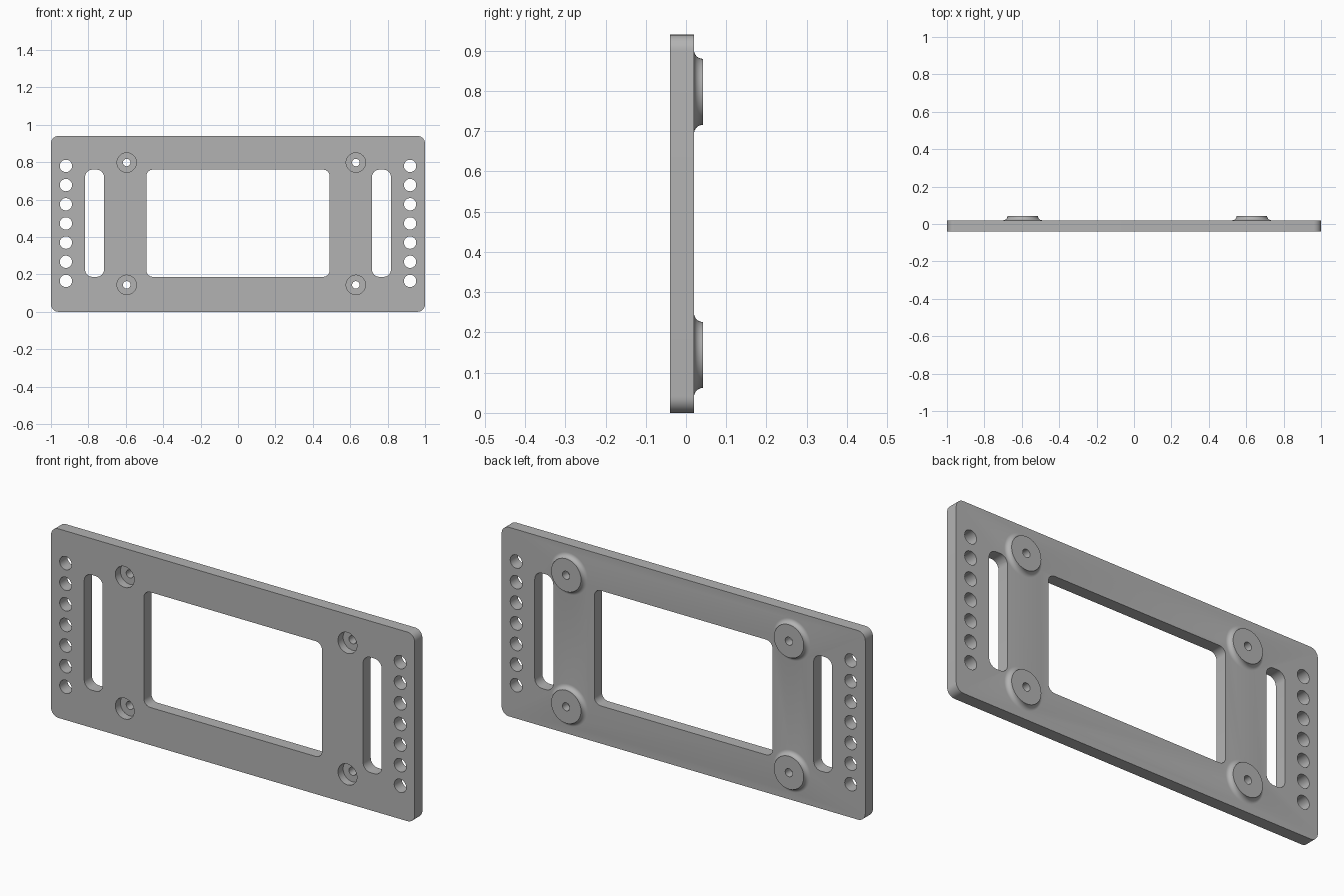
import bpy, bmesh
from math import sin, cos, pi

cube = bpy.data.objects.get("Cube")
if cube:
    bpy.data.objects.remove(cube, do_unlink=True)

FRONT, BACK, BOSS_BACK = -0.04, 0.02, 0.042
HEIGHT = 0.94

steel = bpy.data.materials.new("plain_grey")
steel.use_nodes = True
GREY = (0.45, 0.45, 0.45, 1)
steel.diffuse_color = GREY
steel.node_tree.nodes["Principled BSDF"].inputs["Base Color"].default_value = GREY


def circle(cx, cz, r, n=48):
    return [(cx + r * cos(2 * pi * i / n), cz + r * sin(2 * pi * i / n)) for i in range(n)]


def rounded_rect(x0, x1, z0, z1, r, n=8):
    corners = [(x1 - r, z1 - r), (x0 + r, z1 - r), (x0 + r, z0 + r), (x1 - r, z0 + r)]
    return [(cx + r * cos(pi / 2 * (k + i / n)), cz + r * sin(pi / 2 * (k + i / n)))
            for k, (cx, cz) in enumerate(corners) for i in range(n + 1)]


def loft(bm, sections):
    """Closed solid through (outline, y) sections, capped at both ends."""
    rings = [[bm.verts.new((x, y, z)) for x, z in outline] for outline, y in sections]
    for a, b in zip(rings, rings[1:]):
        for i in range(len(a)):
            j = (i + 1) % len(a)
            bm.faces.new((a[i], a[j], b[j], b[i]))
    bm.faces.new(rings[0][::-1])
    bm.faces.new(rings[-1])


def make_object(name, bm):
    bmesh.ops.recalc_face_normals(bm, faces=bm.faces)
    mesh = bpy.data.meshes.new(name)
    bm.to_mesh(mesh)
    bm.free()
    mesh.materials.append(steel)
    obj = bpy.data.objects.new(name, mesh)
    bpy.context.collection.objects.link(obj)
    return obj


def boolean(target, tool, operation):
    mod = target.modifiers.new(operation.lower(), 'BOOLEAN')
    mod.operation, mod.solver, mod.object = operation, 'EXACT', tool
    bpy.context.view_layer.objects.active = target
    bpy.ops.object.modifier_apply(modifier=mod.name)
    bpy.data.objects.remove(tool, do_unlink=True)


# Plate with rounded corners
bm = bmesh.new()
outline = rounded_rect(-1, 1, 0, HEIGHT, 0.04)
loft(bm, [(outline, FRONT), (outline, BACK)])
plate = make_object("mounting_plate", bm)

# Four round bosses on the back, each flaring into the plate with a fillet
boss_centres = [(x, z) for x in (-0.595, 0.63) for z in (0.144, 0.798)]
boss_r, fillet = 0.082, BOSS_BACK - BACK
bm = bmesh.new()
for cx, cz in boss_centres:
    profile = [(boss_r + fillet, BACK - 0.01)]
    for i in range(9):
        a = pi / 2 * i / 8
        profile.append((boss_r + fillet * (1 - sin(a)), BOSS_BACK - fillet * cos(a)))
    loft(bm, [(circle(cx, cz, r), y) for r, y in profile])
boolean(plate, make_object("boss_helper", bm), 'UNION')

# Openings: centre window, side slots, hole columns, counterbored screw holes
bm = bmesh.new()
openings = [rounded_rect(-0.49, 0.49, 0.187, 0.76, 0.035)]
for side in (-1, 1):
    mid = side * 0.767
    openings.append(rounded_rect(mid - 0.051, mid + 0.051, 0.187, 0.76, 0.04))
    openings += [circle(side * 0.92, 0.165 + 0.1025 * i, 0.033, 32) for i in range(7)]
for shape in openings:
    loft(bm, [(shape, FRONT - 0.1), (shape, BACK + 0.1)])
for cx, cz in boss_centres:
    bore, hole = circle(cx, cz, 0.052, 32), circle(cx, cz, 0.02, 32)
    loft(bm, [(bore, FRONT - 0.1), (bore, 0), (hole, 0), (hole, BOSS_BACK + 0.1)])
boolean(plate, make_object("opening_helper", bm), 'DIFFERENCE')

# Smooth curved walls, crisp edges
bpy.ops.object.select_all(action='DESELECT')
plate.select_set(True)
bpy.context.view_layer.objects.active = plate
bpy.ops.object.shade_smooth_by_angle(angle=pi / 6)
